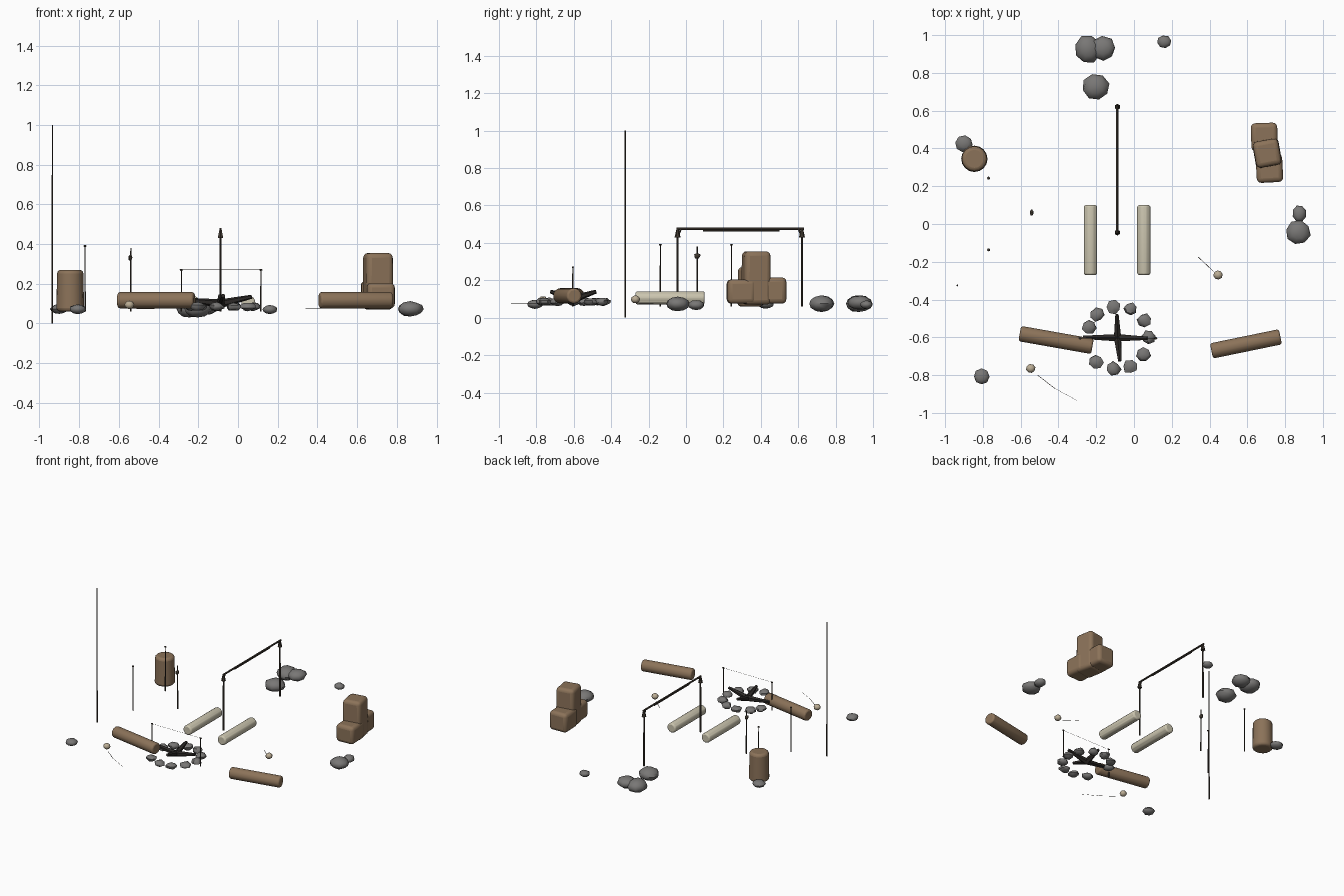
import bpy, bmesh, math, random
from mathutils import Vector, Matrix

random.seed(4)


def mat(name, c):
    m = bpy.data.materials.new(name)
    m.diffuse_color = (*c, 1)
    return m


BROWN = mat("bark", (0.26, 0.17, 0.10))
DARK = mat("dark_wood", (0.05, 0.04, 0.03))
CHAR = mat("charcoal", (0.025, 0.022, 0.02))
GREY = mat("stone", (0.19, 0.185, 0.18))
CREAM = mat("pale_wood", (0.60, 0.56, 0.43))
BONE = mat("bone", (0.50, 0.42, 0.30))


def finish(name, bm, m, bevel=0, angle=50):
    me = bpy.data.meshes.new(name)
    bmesh.ops.recalc_face_normals(bm, faces=bm.faces)
    bm.to_mesh(me)
    bm.free()
    ob = bpy.data.objects.new(name, me)
    bpy.context.collection.objects.link(ob)
    me.materials.append(m)
    if bevel:
        mod = ob.modifiers.new("bevel", "BEVEL")
        mod.width, mod.segments, mod.limit_method = bevel, 3, 'ANGLE'
    bpy.ops.object.select_all(action='DESELECT')
    ob.select_set(True)
    bpy.context.view_layer.objects.active = ob
    bpy.ops.object.shade_smooth_by_angle(angle=math.radians(angle))
    return ob


def rod(name, a, b, r1, r2=None, m=DARK, sides=6, bevel=0):
    a, b = Vector(a), Vector(b)
    d = b - a
    bm = bmesh.new()
    q = d.to_track_quat('Z', 'Y').to_matrix().to_4x4()
    bmesh.ops.create_cone(bm, cap_ends=True, segments=sides, radius1=r1,
                          radius2=r1 if r2 is None else r2, depth=d.length,
                          matrix=Matrix.Translation((a + b) / 2) @ q)
    return finish(name, bm, m, bevel)


def blob(name, x, y, z, sx, sy, sz, m=GREY, jitter=0.12, u=8, v=6):
    bm = bmesh.new()
    bmesh.ops.create_uvsphere(bm, u_segments=u, v_segments=v, radius=1)
    spin = Matrix.Rotation(random.uniform(0, 0.7), 3, 'Z')
    for p in bm.verts:
        c = spin @ p.co * (1 + random.uniform(-jitter, jitter))
        p.co = (x + c.x * sx, y + c.y * sy, z + c.z * sz)
    return finish(name, bm, m)


def block(name, x, y, z0, z1, sx, sy, turn, taper=1.0):
    bm = bmesh.new()
    bmesh.ops.create_cube(bm, size=1)
    rot = Matrix.Rotation(math.radians(turn), 3, 'Z')
    for p in bm.verts:
        k = taper if p.co.z > 0 else 1
        c = rot @ Vector((p.co.x * sx * k, p.co.y * sy * k, 0))
        p.co = (x + c.x, y + c.y, z0 + (p.co.z + 0.5) * (z1 - z0))
    return finish(name, bm, BROWN, 0.024)


# tall pole
rod("tall_pole", (-0.935, -0.325, 0), (-0.935, -0.325, 1.0), 0.005, 0.003)

# stump on the left
rod("stump", (-0.845, 0.345, 0.06), (-0.845, 0.345, 0.27), 0.07, 0.066, BROWN, 16, 0.018)

# stakes with small caps
for i, y in enumerate((-0.137, 0.243)):
    rod(f"stake_{i}", (-0.77, y, 0.06), (-0.77, y, 0.395), 0.004, 0.003)
    blob(f"stake_cap_{i}", -0.77, y, 0.39, 0.008, 0.008, 0.005, DARK, 0)
rod("marker_post", (-0.54, 0.06, 0.06), (-0.54, 0.06, 0.38), 0.005, 0.003)
blob("marker_knot", -0.542, 0.06, 0.33, 0.011, 0.018, 0.015, DARK)

# pale split logs used as benches
for i, x in enumerate((-0.23, 0.052)):
    rod(f"pale_bench_{i}", (x, -0.27, 0.106), (x, 0.10, 0.106), 0.037, 0.037, CREAM, 10, 0.012)

# brown log seats
rod("left_log", (-0.605, -0.58, 0.117), (-0.22, -0.648, 0.117), 0.043, 0.043, BROWN, 10, 0.012)
rod("right_log", (0.41, -0.672, 0.117), (0.775, -0.597, 0.117), 0.043, 0.043, BROWN, 10, 0.012)

# cluster of rounded wood blocks
block("block_back", 0.69, 0.46, 0.075, 0.215, 0.14, 0.15, 2)
block("block_middle", 0.705, 0.375, 0.07, 0.355, 0.14, 0.145, 10, 0.96)
block("block_front", 0.717, 0.295, 0.075, 0.205, 0.14, 0.15, 3)

# drying rack
for i, (y, s) in enumerate(((-0.045, 1), (0.62, -1))):
    rod(f"rack_post_{i}", (-0.088, y, 0.06), (-0.088, y, 0.47), 0.006, 0.005)
    rod(f"rack_brace_{i}", (-0.088, y, 0.43), (-0.088, y + s * 0.018, 0.475), 0.005)
    rod(f"rack_lashing_{i}", (-0.088, y, 0.43), (-0.088, y, 0.475), 0.016, 0.006, DARK, 6)
rod("rack_bar", (-0.088, -0.05, 0.475), (-0.088, 0.63, 0.475), 0.007)
rod("rack_rope", (-0.088, 0.09, 0.466), (-0.088, 0.50, 0.466), 0.004)

# fire ring stones
ring = [(-0.195, -0.48), (-0.107, -0.44), (-0.02, -0.45), (0.055, -0.51), (0.077, -0.60),
        (0.05, -0.69), (-0.022, -0.755), (-0.107, -0.765), (-0.2, -0.73), (-0.237, -0.545)]
for i, (x, y) in enumerate(ring):
    blob(f"ring_stone_{i}", x, y, 0.085, 0.038, 0.037, 0.021, GREY, 0.15, 7, 5)

# charred sticks crossing in the fire
tips = [(-0.27, -0.60, 0.12), (0.07, -0.605, 0.135), (-0.09, -0.48, 0.14), (-0.075, -0.725, 0.14)]
for i, t in enumerate(tips):
    rod(f"charred_stick_{i}", (-0.087, -0.602, 0.10), t, 0.022, 0.010, CHAR, 6)

# fire side poles and line
for i, x in enumerate((-0.285, 0.115)):
    rod(f"fire_pole_{i}", (x, -0.605, 0.06), (x, -0.605, 0.273), 0.004, 0.003)
    blob(f"fire_pole_cap_{i}", x, -0.605, 0.27, 0.009, 0.006, 0.005, DARK, 0)
rod("fire_line", (-0.285, -0.605, 0.27), (0.115, -0.605, 0.27), 0.0008)

# small bone balls with thin straws
blob("bone_ball_0", -0.547, -0.765, 0.094, 0.025, 0.024, 0.021, BONE, 0.04)
blob("bone_ball_1", 0.445, -0.27, 0.098, 0.025, 0.024, 0.021, BONE, 0.04)
rod("straw_0", (-0.51, -0.80, 0.075), (-0.42, -0.87, 0.075), 0.0015)
rod("straw_1", (-0.42, -0.87, 0.075), (-0.30, -0.935, 0.075), 0.0008)
rod("straw_2", (0.34, -0.175, 0.075), (0.42, -0.25, 0.075), 0.0015)

# scattered rocks: x, y, z, half sizes
rocks = [(-0.245, 0.925, 0.075, 0.07, 0.075, 0.045), (-0.165, 0.93, 0.08, 0.068, 0.066, 0.038),
         (-0.203, 0.725, 0.075, 0.072, 0.07, 0.044), (0.16, 0.965, 0.07, 0.038, 0.034, 0.022),
         (-0.9, 0.425, 0.073, 0.046, 0.044, 0.024), (0.868, -0.045, 0.073, 0.067, 0.065, 0.038),
         (0.875, 0.055, 0.068, 0.038, 0.045, 0.026), (-0.807, -0.808, 0.072, 0.042, 0.042, 0.024)]
for i, r in enumerate(rocks):
    blob(f"rock_{i}", *r, GREY, 0.05)
